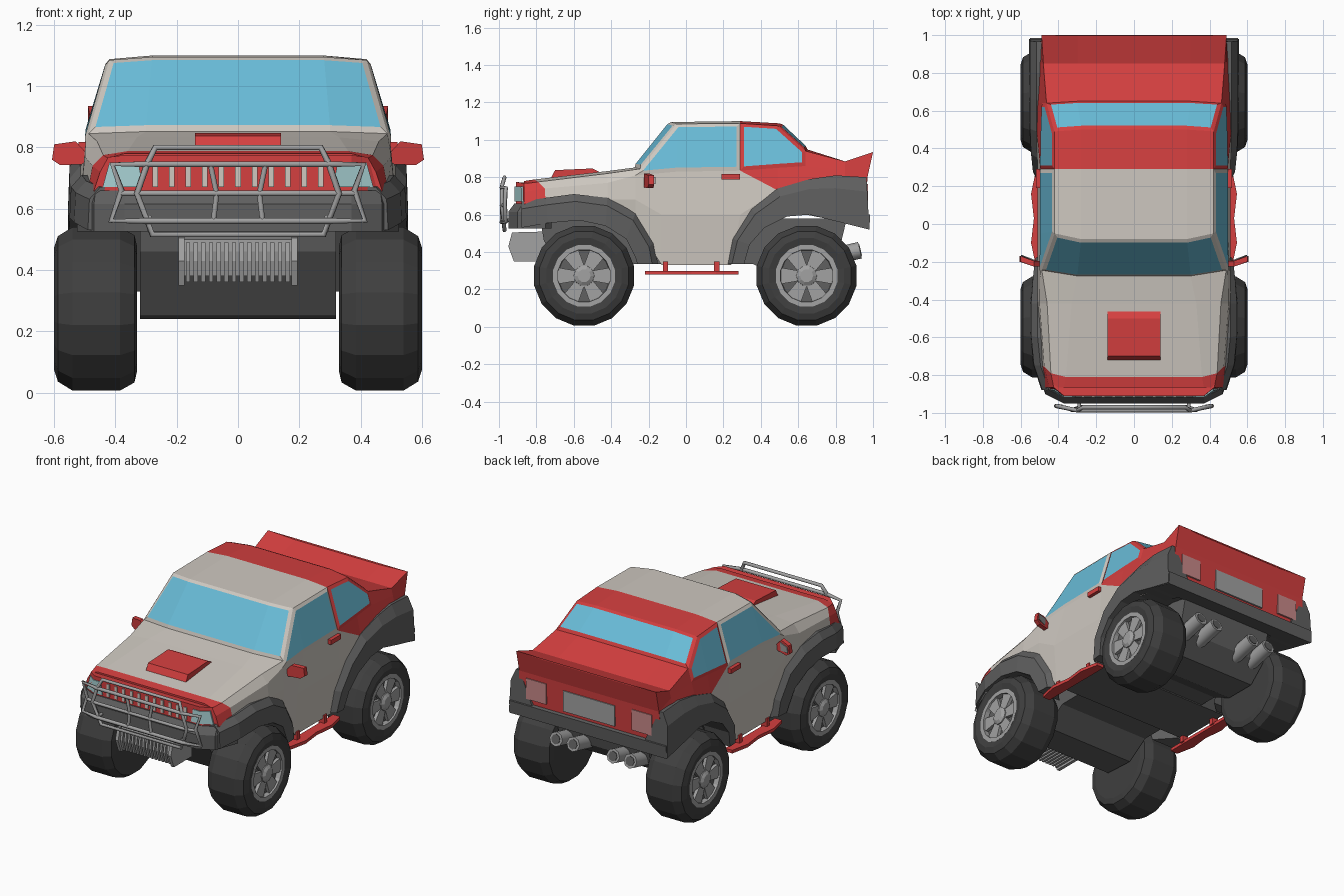
import bpy, bmesh, math
from mathutils import Vector

if "Cube" in bpy.data.objects:
    bpy.data.objects.remove(bpy.data.objects["Cube"])

def material(name, r, g, b):
    m = bpy.data.materials.new(name)
    m.diffuse_color = (r, g, b, 1)
    m.use_nodes = True
    m.node_tree.nodes["Principled BSDF"].inputs["Base Color"].default_value = m.diffuse_color
    return m

RED = material("red paint", .66, .05, .05)
BEIGE = material("pale paint", .62, .58, .53)
GREY = material("dark cladding", .115, .115, .115)
TYRE = material("tyre rubber", .05, .05, .05)
METAL = material("light metal", .36, .36, .36)
GLASS = material("blue glass", .14, .50, .68)
LAMP = material("headlight glass", .38, .62, .64)
TAIL = material("tail light", .58, .25, .25)

def finish(name, bm, mats, mirror=False):
    bmesh.ops.recalc_face_normals(bm, faces=bm.faces)
    me = bpy.data.meshes.new(name)
    bm.to_mesh(me)
    bm.free()
    for m in mats:
        me.materials.append(m)
    ob = bpy.data.objects.new(name, me)
    bpy.context.collection.objects.link(ob)
    if mirror:
        ob.modifiers.new("mirror", 'MIRROR').use_mirror_merge = False
    return ob

def rings(name, loops, mat, mirror=False, caps=True, closed=False):
    """Skin a row of equal loops."""
    bm = bmesh.new()
    vs = [[bm.verts.new(p) for p in l] for l in loops]
    n = len(vs[0])
    for a, b in zip(vs, vs[1:] + (vs[:1] if closed else [])):
        for k in range(n):
            bm.faces.new((a[k], a[(k + 1) % n], b[(k + 1) % n], b[k]))
    if caps and not closed:
        bm.faces.new(vs[0])
        bm.faces.new(vs[-1])
    return finish(name, bm, [mat], mirror)

def prism(name, pts, vec, mat, mirror=False):
    v = Vector(vec)
    return rings(name, [pts, [Vector(p) + v for p in pts]], mat, mirror)

def box(name, x, y, z, mat, mirror=False):
    pts = [(x[0], y[0], z[0]), (x[1], y[0], z[0]), (x[1], y[1], z[0]), (x[0], y[1], z[0])]
    return prism(name, pts, (0, 0, z[1] - z[0]), mat, mirror)

def plan(name, halves, mat):
    """Stack of symmetric outlines, given as right halves."""
    return rings(name, [h + [(-x, y, z) for x, y, z in reversed(h)] for h in halves], mat)

def lathe(name, prof, n, cy, cz, mat):
    """Turn (x, radius) points around a sideways axle."""
    loops = [[(x, cy + r * math.sin(2 * math.pi * (k + .5) / n), cz + r * math.cos(2 * math.pi * (k + .5) / n))
              for k in range(n)] for x, r in prof]
    return rings(name, loops, mat, True)

def tubes(name, paths, radius, mat, cyclic=False, res=1):
    cu = bpy.data.curves.new(name, 'CURVE')
    cu.dimensions = '3D'
    cu.bevel_depth, cu.bevel_resolution, cu.use_fill_caps = radius, res, True
    for path in paths:
        s = cu.splines.new('POLY')
        s.points.add(len(path) - 1)
        for p, c in zip(s.points, path):
            p.co = (*c, 1)
        s.use_cyclic_u = cyclic
    cu.materials.append(mat)
    ob = bpy.data.objects.new(name, cu)
    bpy.context.collection.objects.link(ob)
    bpy.ops.object.select_all(action='DESELECT')
    ob.select_set(True)
    bpy.context.view_layer.objects.active = ob
    bpy.ops.object.convert(target='MESH')

# Body shell: stations from nose to tail, points from sill to crown
stations = [
    [(.47, -.865, .58), (.47, -.865, .66), (.45, -.865, .72), (.425, -.865, .765), (.37, -.865, .78)],
    [(.49, -.75, .58), (.49, -.75, .66), (.475, -.755, .74), (.44, -.79, .775), (.36, -.81, .788)],
    [(.49, -.42, .58), (.51, -.42, .68), (.50, -.42, .77), (.46, -.42, .82), (.33, -.42, .833)],
    [(.50, -.27, .55), (.51, -.27, .68), (.498, -.27, .81), (.488, -.245, .845), (.30, -.275, .852)],
    [(.49, -.13, .33), (.51, -.13, .60), (.496, -.05, .83), (.42, -.05, 1.085), (.28, -.08, 1.095)],
    [(.49, .24, .33), (.51, .29, .60), (.496, .29, .835), (.42, .29, 1.088), (.28, .29, 1.10)],
    [(.50, .45, .60), (.515, .49, .73), (.492, .49, .85), (.422, .49, 1.075), (.28, .50, 1.088)],
    [(.50, .64, .60), (.515, .64, .76), (.487, .64, .86), (.463, .64, .94), (.30, .65, .948)],
    [(.50, .85, .56), (.51, .85, .76), (.49, .85, .84), (.48, .85, .885), (.30, .85, .885)],
    [(.49, .96, .56), (.50, .965, .68), (.49, .97, .80), (.49, 1.0, .935), (.30, 1.0, .927)]]
bm = bmesh.new()
vs = [[bm.verts.new(p) for p in s] + [bm.verts.new((-x, y, z)) for x, y, z in reversed(s)] for s in stations]
panel = {}
for i in range(9):
    for j in range(10):
        a, b, c, d = vs[i][j], vs[i][(j + 1) % 10], vs[i + 1][(j + 1) % 10], vs[i + 1][j]
        if i == 5 and j in (1, 7):  # slanted colour split behind the door
            low, high = ((a, b, d), (b, c, d)) if j == 1 else ((a, b, c), (a, c, d))
            bm.faces.new(low).material_index = 1
            bm.faces.new(high).material_index = 0
            continue
        f = panel[i, j] = bm.faces.new((a, b, c, d))
        f.material_index = 2 if j == 9 else 0 if i == 0 or (i >= 5 and j not in (0, 8)) else 1
for end in (vs[0], vs[-1]):
    for j in range(4):
        bm.faces.new((end[j], end[j + 1], end[8 - j], end[9 - j]))
bmesh.ops.recalc_face_normals(bm, faces=bm.faces)
# Windows: inset and recessed panels
for keys in ([(3, 3), (3, 4), (3, 5)], [(6, 3), (6, 4), (6, 5)], [(3, 2), (4, 2)], [(3, 6), (4, 6)],
             [(5, 2), (6, 2)], [(5, 6), (6, 6)]):
    region = [panel[k] for k in keys]
    bmesh.ops.inset_region(bm, faces=region, thickness=.02, depth=-.008, use_boundary=True, use_even_offset=True)
    for f in region:
        f.material_index = 3
finish("body_shell", bm, [RED, BEIGE, GREY, GLASS])

# Nose, grille and headlights
plan("nose", [[(.38, -.91, .60), (.47, -.865, .60), (.47, -.84, .60)],
              [(.37, -.91, .775), (.425, -.865, .768), (.425, -.84, .768)]], RED)
for k in range(11):
    x = (k - 5) * .054
    box(f"grille_slot_{k + 1}", (x - .009, x + .009), (-.916, -.90), (.67, .748), BEIGE)
prism("headlight", [(.31, -.916, .67), (.376, -.916, .67), (.442, -.879, .67),
                    (.42, -.881, .75), (.372, -.916, .75), (.325, -.916, .75)], (0, .009, 0), LAMP, True)
prism("hood_scoop", [(-.14, -.73, .78), (-.14, -.70, .838), (-.14, -.50, .847), (-.14, -.46, .827),
                     (-.14, -.46, .78)], (.28, 0, 0), RED)

# Bumpers
low = [(.37, -.95), (.47, -.90), (.525, -.75), (.49, -.72)]
top = [(.37, -.917), (.465, -.872), (.495, -.75), (.48, -.72)]
plan("front_bumper", [[(x, y, z) for x, y in o] for o, z in ((low, .525), (low, .615), (top, .66))], GREY)
prism("rear_bumper", [(-.55, .84, .555), (-.55, .98, .52), (-.55, .985, .60), (-.55, .84, .62)], (1.1, 0, 0), GREY)

# Wheel arches: outer y z, inner y z, flare x
arches = {"front": [(-.88, .67, -.88, .53, .485), (-.75, .69, -.74, .555, .53), (-.60, .71, -.57, .57, .545),
                    (-.42, .69, -.43, .54, .545), (-.27, .61, -.32, .47, .535), (-.17, .45, -.27, .37, .525),
                    (-.15, .335, -.26, .335, .52)],
          "rear": [(.22, .335, .31, .335, .52), (.25, .47, .34, .44, .535), (.35, .63, .42, .53, .545),
                   (.49, .74, .54, .59, .55), (.66, .79, .66, .60, .55), (.80, .81, .80, .565, .55),
                   (.965, .80, .98, .525, .55)]}
for end, pts in arches.items():
    loops = []
    for yo, zo, yi, zi, x in pts:
        ym, zm = yo + (yi - yo) * .28, zo + (zi - zo) * .28
        loops.append([(x - .06, yo, zo), (x - .035, yo, zo), (x, ym, zm), (x + .005, yi, zi), (.36, yi, zi)])
    rings(end + "_arch", loops, GREY, True)

# Underbody
prism("underbody", [(-.32, y, z) for y, z in ((-.78, .58), (-.76, .46), (-.62, .25), (-.42, .24), (-.28, .335),
      (.36, .335), (.50, .27), (.70, .27), (.81, .37), (.86, .58))], (.64, 0, 0), GREY)

# Wheels
for end, cy in (("front", -.545), ("rear", .645)):
    cz = .273
    lathe(end + "_tyre", [(.33, .10), (.33, .21), (.338, .245), (.385, .272), (.54, .272), (.588, .242),
                          (.60, .205), (.592, .165), (.555, .155)], 16, cy, cz, TYRE)
    lathe(end + "_rim", [(.55, .168), (.593, .168), (.593, .142), (.55, .138)], 16, cy, cz, METAL)
    lathe(end + "_wheel_back", [(.54, .15), (.562, .15)], 16, cy, cz, GREY)
    lathe(end + "_hub", [(.55, .06), (.588, .055), (.60, .035)], 10, cy, cz, METAL)
    for k in range(6):
        a = math.pi * (k + .5) / 3
        def at(r, s):
            return (.558, cy + r * math.sin(a) + s * math.cos(a), cz + r * math.cos(a) - s * math.sin(a))
        prism(f"{end}_spoke_{k + 1}", [at(.03, -.025), at(.145, -.045), at(.145, .045), at(.03, .025)],
              (.024, 0, 0), METAL, True)

# Bull bar
tubes("bull_bar_frames", [
    [(.27, -.97, .80), (.295, -.985, .75), (.33, -.985, .65), (.28, -.97, .515),
     (-.28, -.97, .515), (-.33, -.985, .65), (-.295, -.985, .75), (-.27, -.97, .80)],
    [(.30, -.987, .745), (.41, -.963, .745), (.38, -.968, .66), (.415, -.963, .56), (.30, -.987, .56),
     (-.30, -.987, .56), (-.415, -.963, .56), (-.38, -.968, .66), (-.41, -.963, .745), (-.30, -.987, .745)]],
    .011, METAL, True)
tubes("bull_bar_braces", [[(-.38, -.968, .65), (-.30, -.987, .65), (.30, -.987, .65), (.38, -.968, .65)]] +
      [[(s * .09, -.985, .745), (s * .07, -.985, .65), (s * .08, -.985, .56)] for s in (-1, 1)] +
      [[(s * .29, -.98, .57), (s * .29, -.92, .57)] for s in (-1, 1)], .010, METAL)

# Winch
prism("winch_drum", [(-.18, y, z) for y, z in ((-.92, .46), (-.92, .50), (-.75, .51), (-.75, .38), (-.90, .38))],
      (.36, 0, 0), METAL)
for k in range(14):
    x = -.163 + k * .025
    prism(f"winch_rib_{k + 1}", [(x - .007, y, z) for y, z in ((-.935, .43), (-.925, .49), (-.76, .50), (-.76, .36),
          (-.915, .36))], (.014, 0, 0), METAL)
prism("winch_end", [(.175, y, z) for y, z in ((-.95, .43), (-.93, .505), (-.74, .51), (-.74, .35), (-.92, .35))],
      (.02, 0, 0), METAL, True)

# Mirrors, handles and side steps
prism("mirror", [(.48, -.225, .765), (.53, -.225, .82), (.60, -.20, .81), (.607, -.20, .76), (.58, -.205, .742),
                 (.51, -.225, .745)], (0, .03, 0), RED, True)
prism("mirror_glass", [(.525, -.196, .805), (.592, -.17, .80), (.597, -.17, .765), (.53, -.196, .755)],
      (0, .006, 0), METAL, True)
box("door_handle", (.49, .52), (.19, .29), (.788, .817), RED, True)
prism("side_step", [(x, y, .28) for x, y in ((.47, -.22), (.52, -.22), (.545, -.10), (.53, .03), (.545, .16),
                    (.52, .28), (.47, .28))], (0, 0, .02), RED, True)
for k, y in enumerate((-.11, .165)):
    box(f"step_post_{k + 1}", (.46, .50), (y - .014, y + .014), (.29, .35), RED, True)

# Tail lights, rear plate and exhausts
box("tail_light", (.30, .44), (.955, .974), (.635, .765), TAIL, True)
box("rear_panel", (-.18, .18), (.955, .974), (.625, .755), METAL)
pipes = [s * x for s in (-1, 1) for x in (.14, .26)]
tubes("exhaust_pipes", [[(x, .76, .37), (x, .93, .41)] for x in pipes], .045, METAL, res=2)
tubes("exhaust_bores", [[(x, .80, .38), (x, .934, .411)] for x in pipes], .030, GREY, res=2)
